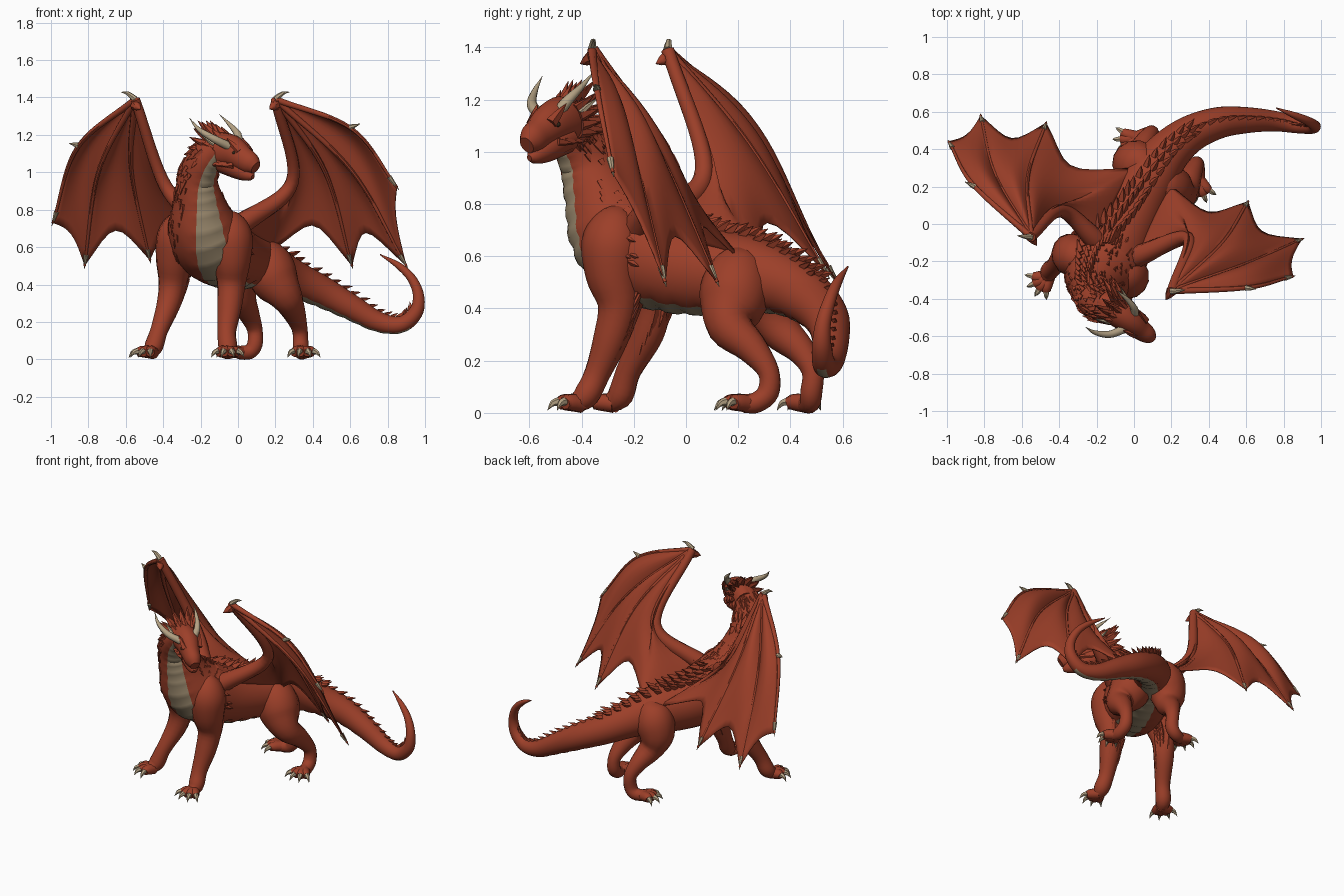
import bpy, bmesh, math, random
from mathutils import Vector

random.seed(4)
if "Cube" in bpy.data.objects:
    bpy.data.objects.remove(bpy.data.objects["Cube"])


def material(name, rgb):
    m = bpy.data.materials.new(name)
    m.use_nodes = True
    m.diffuse_color = (*rgb, 1)
    shader = next(n for n in m.node_tree.nodes if n.type == 'BSDF_PRINCIPLED')
    shader.inputs["Base Color"].default_value = (*rgb, 1)
    shader.inputs["Roughness"].default_value = 0.7
    return m


MATS = [material("red_hide", (0.335, 0.05, 0.022)),
        material("belly_tan", (0.34, 0.26, 0.16)),
        material("horn_cream", (0.46, 0.36, 0.23)),
        material("eye_dark", (0.03, 0.02, 0.01))]
HIDE, BELLY, HORN, EYE = range(len(MATS))
Z = Vector((0, 0, 1))


def finish(name, bm, angle=45):
    bmesh.ops.recalc_face_normals(bm, faces=bm.faces)
    mesh = bpy.data.meshes.new(name)
    bm.to_mesh(mesh)
    bm.free()
    for m in MATS:
        mesh.materials.append(m)
    mesh.shade_smooth()
    mesh.set_sharp_from_angle(angle=math.radians(angle))
    ob = bpy.data.objects.new(name, mesh)
    bpy.context.collection.objects.link(ob)
    return ob


def spline(points, steps):
    """Smooth path through the points (any dimension)."""
    p = [Vector(q) for q in points]
    p = [p[0] * 2 - p[1]] + p + [p[-1] * 2 - p[-2]]
    out = []
    for a, b, c, d in zip(p, p[1:], p[2:], p[3:]):
        for k in range(steps):
            t = k / steps
            out.append(b + (c - a) * (t / 2) + (a * 2 - b * 5 + c * 4 - d) * (t * t / 2)
                       + (b * 3 - a - c * 3 + d) * (t ** 3 / 2))
    return out + [p[-2]]


def tube(bm, points, n=10, steps=4, up=(0.3, 0.5, 0.8), wide=1, mat=HIDE, belly=0):
    """Tapered tube through (x, y, z, radius); the first rings may have a belly stripe."""
    path = spline(points, steps)
    up, rings, frames = Vector(up), [], []
    for i, p in enumerate(path):
        t = (path[min(i + 1, len(path) - 1)].xyz - path[max(i - 1, 0)].xyz).normalized()
        up += Z * .1
        up = (up - t * up.dot(t)).normalized()
        side, ring = t.cross(up), []
        for k in range(n):
            a = math.tau * k / n
            r = max(p.w, 0.001)
            if i < belly and math.sin(a) < -0.8 and i % 3 == 0:
                r *= 0.95
            ring.append(bm.verts.new(p.xyz + side * (r * wide * math.cos(a)) + up * (r * math.sin(a))))
        rings.append(ring)
        frames.append((p.xyz, t, up.copy(), side, p.w))
    for i, (ra, rb) in enumerate(zip(rings, rings[1:])):
        for k in range(n):
            j = (k + 1) % n
            f = bm.faces.new((ra[k], ra[j], rb[j], rb[k]))
            under = math.sin(math.tau * (k + 0.5) / n) < -0.9
            f.material_index = BELLY if i < belly and under else mat
    for ring in (rings[0], rings[-1]):
        bm.faces.new(ring).material_index = mat
    return frames


def spike(bm, base, direction, length, r, mat=HIDE, bend=(0, 0, 0), wide=1, n=5):
    base, d = Vector(base), Vector(direction).normalized()
    mid = base + d * length * 0.55 - Vector(bend) * length * 0.3
    tube(bm, [(*base, r), (*mid, r * 0.6), (*(base + d * length), 0)], n, 2, mat=mat, wide=wide)


# Neck, trunk and tail as one sweep with a pale underside
bm = bmesh.new()
spine = tube(bm, [
    (-.11, -.46, 1.13, .085), (-.18, -.43, 1.06, .095), (-.215, -.38, .96, .108),
    (-.21, -.34, .85, .135), (-.19, -.28, .72, .185), (-.15, -.2, .63, .205),
    (-.08, -.05, .57, .19), (0, .1, .54, .17), (.08, .24, .53, .15),
    (.18, .38, .49, .12), (.3, .48, .43, .1), (.45, .54, .36, .085),
    (.6, .555, .28, .07), (.75, .55, .2, .055), (.87, .53, .185, .045),
    (.95, .52, .25, .038), (.965, .525, .34, .03), (.93, .55, .43, .024),
    (.86, .58, .5, .018), (.76, .62, .56, .003)],
    n=28, steps=6, up=(.35, .6, 1), belly=86)
finish("body_neck_and_tail", bm)

# Ridge of spines down the back
bm = bmesh.new()
for i in range(3, len(spine) - 22, 2):
    c, t, up, side, r = spine[i]
    size = 0.03 + 0.3 * r
    for offset in ((0,) if r < .1 else (-.25, 0, .25)):
        base = c + up * r * 0.93 + side * r * offset
        spike(bm, base, up * 0.6 + t * 0.8 + side * offset, size * random.uniform(.8, 1.1), size * .27, n=4)
finish("back_spines", bm, 30)

# Overlapping scales on neck and shoulders
bm = bmesh.new()
for _ in range(230):
    c, t, up, side, r = spine[random.randrange(3, 34)]
    a = random.uniform(-0.5, math.pi + 0.5)
    out = side * math.cos(a) + up * math.sin(a)
    spike(bm, c + out * r * .96, t + out * 0.35, random.uniform(.03, .06), .014, n=4)
finish("neck_scales", bm, 30)

# Head and jaw
bm = bmesh.new()
tube(bm, [(-.17, -.41, 1.1, .075), (-.1, -.46, 1.12, .094), (-.03, -.51, 1.11, .087),
          (.03, -.56, 1.07, .068), (.07, -.59, 1.045, .058), (.095, -.61, 1.025, .035)], n=14, up=(0, 0, 1), wide=.85)
tube(bm, [(-.07, -.47, 1.06, .07), (.015, -.54, 1.01, .052), (.06, -.58, .985, .034), (.08, -.6, .975, .012)],
     up=(0, 0, 1), wide=1)
face = Vector((.72, -.55, -.3)).normalized()
across = face.cross(Z).normalized()
crown = across.cross(face)
brow = Vector((.01, -.535, 1.12))
for s in (-1, 1):
    # brow ridge, nostril bump, chin barbs and eye
    spike(bm, brow + across * s * .045 + face * .03, crown * .6 - face + across * s * .3, .1, .024)
    spike(bm, brow + across * s * .025 + face * .085 - crown * .02, crown - face, .035, .016)
    for k in range(3):
        spike(bm, brow + across * s * .05 - crown * (.08 + .01 * k) - face * (.04 * k - .02),
              across * s * .4 - face - crown * .4, .07, .018)
    eye = bmesh.ops.create_icosphere(bm, subdivisions=2, radius=.01)["verts"]
    bmesh.ops.translate(bm, verts=eye, vec=brow + across * s * .062 + face * .012 - crown * .012)
    for v in eye:
        for f in v.link_faces:
            f.material_index = EYE
# frill of spikes behind the cheeks
back = Vector((-.09, -.46, 1.12))
for row, reach in enumerate((.08, .11, .09)):
    for k in range(11):
        a = math.radians(-40 + 26 * k)
        out = across * math.cos(a) + crown * math.sin(a)
        spike(bm, back - face * .035 * row + out * .075, out * .55 - face, reach * random.uniform(.8, 1.15), .024, wide=.7)
finish("head", bm)

# Pair of long swept horns with smaller ones behind
bm = bmesh.new()
tube(bm, [(-.05, -.56, 1.14, .024), (-.13, -.59, 1.18, .02), (-.21, -.58, 1.23, .012), (-.26, -.55, 1.29, 0)], mat=HORN)
tube(bm, [(.0, -.49, 1.15, .024), (0, -.45, 1.2, .02), (-.04, -.4, 1.25, .012), (-.1, -.35, 1.31, 0)], mat=HORN)
for s in (-1, 1):
    spike(bm, back + across * s * .075 + crown * .03, across * s * .4 + crown * .4 - face, .1, .014, HORN)
finish("horns", bm)


# Legs, each ending in four clawed toes
def leg(name, points, heading, fins=False):
    bm = bmesh.new()
    frames = tube(bm, points, n=14)
    foot = Vector(points[-1][:3])
    forward = Vector((*heading, 0)).normalized()
    for degrees in (-50, -17, 17, 50):
        a = math.atan2(forward.y, forward.x) + math.radians(degrees)
        d = Vector((math.cos(a), math.sin(a), 0))
        tip = foot + d * .07
        tube(bm, [(*(foot - forward * .02), .036), (*(foot + d * .045 + Z * .005), .032), (*tip, .024)], 8, 3)
        tube(bm, [(*(tip + Z * .008), .017), (*(tip + d * .025), .012), (*(tip + d * .045 - Z * .026), 0)],
             6, 3, mat=HORN)
    # fringe of fins on the back of the forearm
    for c, t, up, side, r in frames:
        if fins and .2 < c.z < .46:
            for s in (-.5, 0, .5):
                out = (Vector((-forward.y, forward.x, 0)) * s - forward).normalized()
                spike(bm, c + out * r * .85, out * .5 + Z * .8, random.uniform(.06, .1), .022, wide=.6)
    finish(name, bm)


leg("left_front_leg", [(-.06, -.24, .79, .02), (-.05, -.26, .74, .085), (-.04, -.28, .65, .12), (-.035, -.28, .53, .105),
                       (-.035, -.26, .41, .078), (-.045, -.29, .28, .066), (-.06, -.34, .15, .05),
                       (-.055, -.38, .07, .05), (-.055, -.42, .036, .036)], (0, -1), True)
leg("right_front_leg", [(-.27, -.18, .79, .02), (-.29, -.18, .74, .085), (-.32, -.17, .65, .115), (-.34, -.15, .53, .1),
                        (-.35, -.13, .41, .075), (-.37, -.15, .3, .064), (-.42, -.22, .16, .048),
                        (-.45, -.25, .07, .05), (-.47, -.29, .036, .036)], (-.75, -.65), True)
leg("left_hind_leg", [(.12, .25, .64, .02), (.13, .23, .59, .09), (.16, .2, .51, .13), (.2, .18, .42, .13),
                      (.26, .17, .33, .088), (.3, .25, .25, .062), (.33, .315, .16, .042), (.335, .315, .08, .042),
                      (.34, .27, .04, .04), (.345, .22, .036, .036)], (.1, -1))
leg("right_hind_leg", [(.06, .3, .64, .02), (.05, .31, .59, .09), (.02, .32, .51, .125), (-.0, .33, .41, .115),
                       (.02, .36, .32, .08), (.06, .44, .24, .056), (.09, .485, .16, .042), (.09, .48, .08, .042),
                       (.06, .475, .04, .04), (.0, .455, .036, .036)], (-.93, -.3))


# Wings: bones fan out from the wrist, membrane panels span between them
def wing(name, sign, wrist, joint, tips, elbow, shoulder, hip):
    wrist, joint, elbow, shoulder, hip = map(Vector, (wrist, joint, elbow, shoulder, hip))
    tips = [Vector(t) for t in tips]
    ribs = [[wrist, joint, tips[0]]]
    for tip in tips[1:]:
        ribs.append([wrist, wrist.lerp(tip, .5) + Vector((.06 * sign, .01, .06)), tip])
    ribs += [[wrist, elbow, hip], [wrist, elbow, shoulder]]
    steps, cols = 10, 8
    bm = bmesh.new()
    for a, b, cut in zip(ribs, ribs[1:], (.06, .17, .2, 0)):
        pa, pb = spline(a, steps), spline(b, steps)
        last = len(pa) - 1
        grid = []
        for s in range(cols + 1):
            u = s / cols
            edge = [p.lerp(q, u) for p, q in zip(pa, pb)]
            row = []
            for i in range(last + 1):
                w = i * (1 - cut * math.sin(math.pi * u))
                k = min(int(w), last - 1)
                p = edge[k].lerp(edge[k + 1], w - k)
                puff = .035 * math.sin(math.pi * u) * math.sin(math.pi * i / last)
                row.append(bm.verts.new(p + Vector((0, puff, puff))))
            grid.append(row)
        for r0, r1 in zip(grid, grid[1:]):
            for i in range(last):
                bm.faces.new((r0[i], r0[i + 1], r1[i + 1], r1[i]))
    bmesh.ops.remove_doubles(bm, verts=bm.verts, dist=.0005)
    skin = finish(name + "_wing_membrane", bm, 60)
    solid = skin.modifiers.new("thickness", 'SOLIDIFY')
    solid.thickness, solid.offset = .006, 0

    bm = bmesh.new()
    for rib in ribs[:3]:
        tube(bm, [(*p, r) for p, r in zip(rib, (.018, .012, .007))], 8, steps)
        end = (rib[2] - rib[1]).normalized()
        spike(bm, rib[2] - end * .07, end, .09, .014, HORN, n=7)
    tube(bm, [(*p, r) for p, r in zip(ribs[-1], (.026, .036, .06))], 10, steps)
    out = (joint - wrist.lerp(tips[0], .5)).normalized()
    spike(bm, joint - (tips[0] - wrist) * .02, out + (tips[0] - joint), .06, .016, HORN, n=7)
    # wrist knuckle and hooked thumb claws
    spike(bm, wrist - Z * .03, (-.4 * sign, -.6, -.3), .06, .03, n=7)
    spike(bm, wrist, (sign, .1, .5), .085, .018, HORN, bend=(0, 0, -.5), n=7)
    finish(name + "_wing_bones", bm)


wing("left", 1, (.2, -.36, 1.39), (.61, -.34, 1.23), [(.85, -.28, .92), (.9, -.08, .5), (.61, .12, .5)],
     (.29, -.08, .95), (.0, -.18, .71), (.18, .22, .58))
wing("right", -1, (-.55, -.07, 1.39), (-.86, .21, 1.13), [(-.99, .44, .73), (-.82, .58, .5), (-.47, .54, .53)],
     (-.39, .07, .93), (-.2, -.09, .75), (.0, .3, .6))
